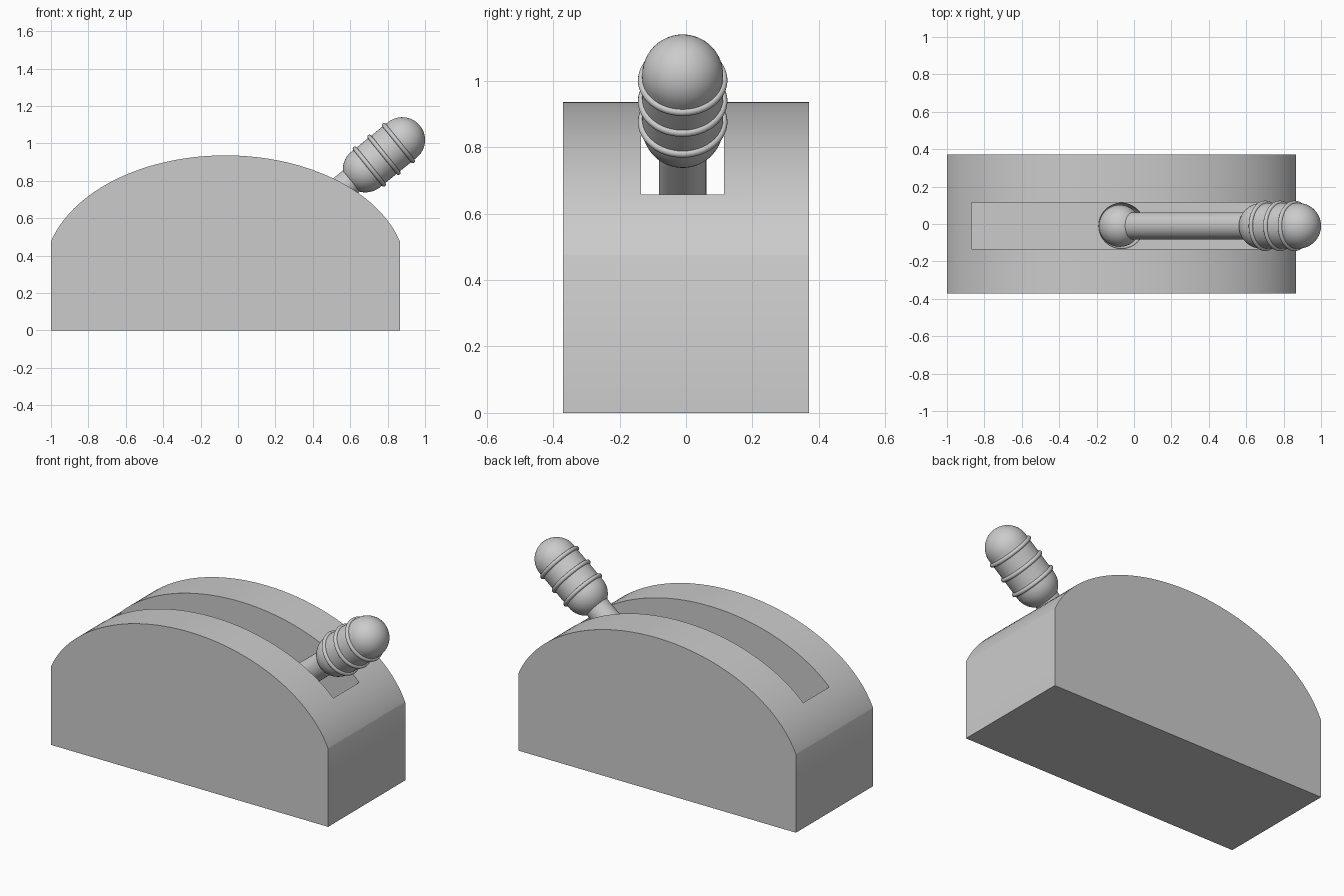
import bpy, bmesh
from math import sin, cos, pi, sqrt
from mathutils import Vector

if "Cube" in bpy.data.objects:
    bpy.data.objects.remove(bpy.data.objects["Cube"])

MID_X, MID_Y = -0.067, -0.01
LOW = Vector((0.682, MID_Y, 0.86))       # grip's lower sphere centre
HIGH = Vector((0.878, MID_Y, 1.018))     # grip's upper sphere centre
AXIS = (HIGH - LOW).normalized()
TILT = AXIS.to_track_quat('Z', 'Y')
PIVOT = LOW - AXIS * ((LOW.x - MID_X) / AXIS.x)


def smooth(ob):
    bpy.ops.object.select_all(action='DESELECT')
    ob.select_set(True)
    bpy.context.view_layer.objects.active = ob
    bpy.ops.object.shade_smooth_by_angle(angle=0.6)


def make(name, bm):
    bmesh.ops.recalc_face_normals(bm, faces=bm.faces[:])
    me = bpy.data.meshes.new(name)
    bm.to_mesh(me)
    bm.free()
    ob = bpy.data.objects.new(name, me)
    bpy.context.collection.objects.link(ob)
    return ob


def lathe(name, profile, origin, steps=48):
    """Spin (radius, height) points about the lever axis."""
    bm = bmesh.new()
    vs = [bm.verts.new((r, 0, h)) for r, h in profile]
    edges = [bm.edges.new(p) for p in zip(vs, vs[1:])]
    bmesh.ops.spin(bm, geom=vs + edges, cent=(0, 0, 0), axis=(0, 0, 1),
                   angle=2 * pi, steps=steps)
    bmesh.ops.remove_doubles(bm, verts=bm.verts[:], dist=1e-5)
    ob = make(name, bm)
    ob.rotation_mode = 'QUATERNION'
    ob.rotation_quaternion = TILT
    ob.location = origin
    smooth(ob)
    return ob


def ball(name, r, loc):
    bm = bmesh.new()
    bmesh.ops.create_uvsphere(bm, u_segments=48, v_segments=24, radius=r)
    ob = make(name, bm)
    ob.location = loc
    smooth(ob)
    return ob


def cut(target, cutter):
    cutter.hide_render = True
    cutter.hide_set(True)
    mod = target.modifiers.new(cutter.name, 'BOOLEAN')
    mod.object, mod.operation, mod.solver = cutter, 'DIFFERENCE', 'EXACT'
    bpy.context.view_layer.objects.active = target
    bpy.ops.object.modifier_apply(modifier=mod.name)
    bpy.data.objects.remove(cutter)


# Housing: straight sides under an elliptical top
A, ZC, TOP, HALF = 0.968, 0.308, 0.936, 0.9335
pts = [(-1, 0), (MID_X + HALF, 0)]
N = 48
for i in range(N + 1):
    d = HALF * cos(pi * i / N)
    pts.append((MID_X + d, ZC + (TOP - ZC) * sqrt(1 - (d / A) ** 2)))
bm = bmesh.new()
face = bm.faces.new([bm.verts.new((x, -0.371, z)) for x, z in pts])
ext = bmesh.ops.extrude_face_region(bm, geom=[face])
bmesh.ops.translate(bm, vec=(0, 0.742, 0),
                    verts=[v for v in ext['geom'] if isinstance(v, bmesh.types.BMVert)])
housing = make("housing", bm)

# Lever slot with a round socket in its floor
bm = bmesh.new()
bmesh.ops.create_cube(bm, size=1)
slot = make("slot_cutter", bm)
slot.scale = (1.606, 0.25, 1.0)
slot.location = (MID_X, MID_Y, PIVOT.z + 0.5)
bpy.context.view_layer.update()
cut(housing, slot)
socket = ball("socket_cutter", 0.122, (MID_X, MID_Y, PIVOT.z - 0.003))
bpy.context.view_layer.update()
cut(housing, socket)
smooth(housing)

# Pivot ball and rod
ball("pivot_ball", 0.112, PIVOT + Vector((-0.009, 0, 0)))
length = (LOW - PIVOT).length
lathe("lever_rod", [(0, 0), (0.072, 0), (0.072, length), (0, length)], PIVOT)

# Rounded grip
R, SPAN, K = 0.122, (HIGH - LOW).length, 12
low_cap = [(R * sin(pi / 2 * i / K), -R * cos(pi / 2 * i / K)) for i in range(K + 1)]
high_cap = [(r, SPAN - h) for r, h in reversed(low_cap)]
lathe("grip", low_cap + high_cap, LOW)

# Grip rings
for n, t in enumerate((0.026, 0.126, 0.226)):
    ring = [(R + 0.001 + 0.012 * cos(2 * pi * i / 12), 0.012 * sin(2 * pi * i / 12))
            for i in range(13)]
    lathe(f"grip_ring_{n + 1}", ring, LOW + AXIS * t)
